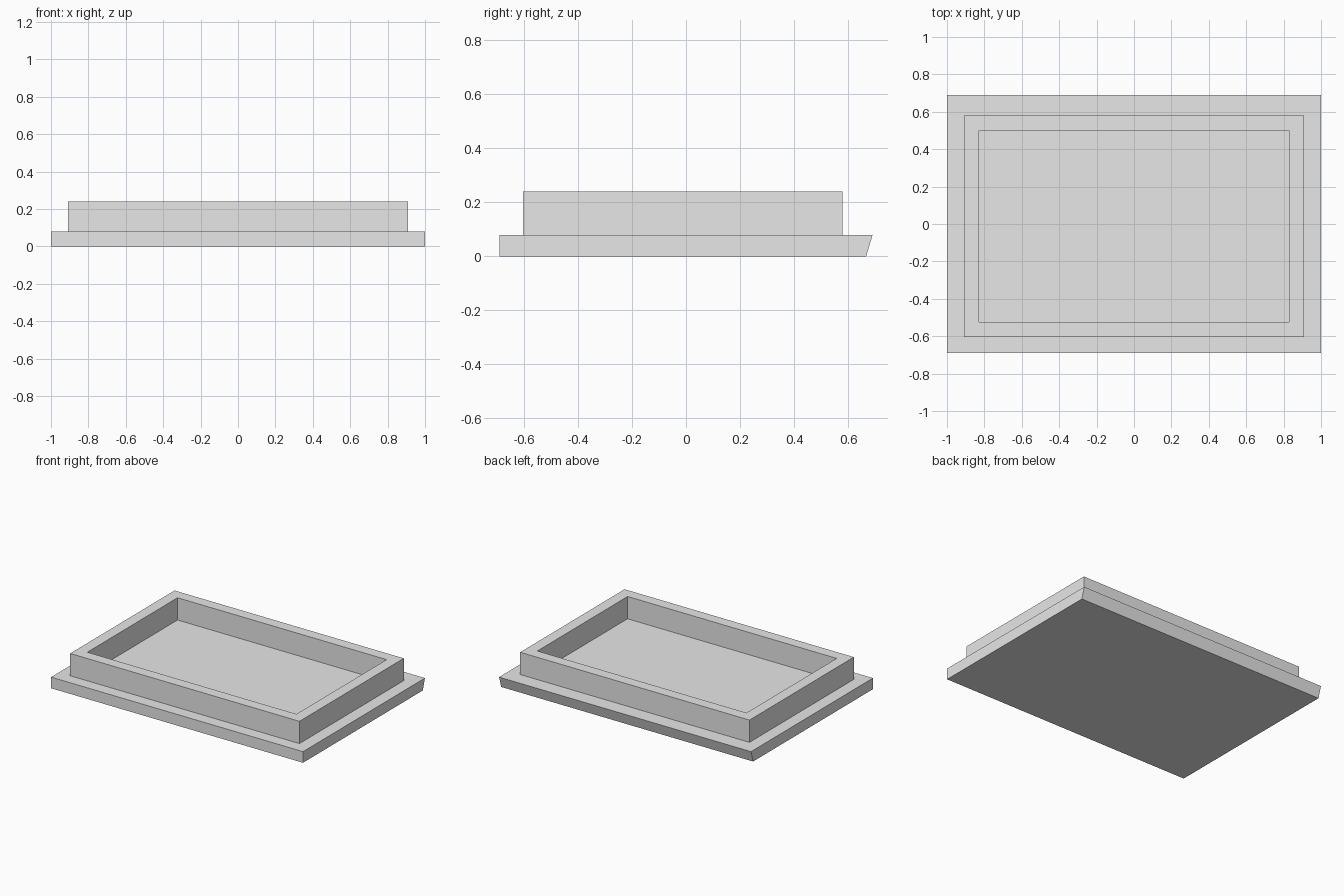
import bpy
import bmesh

cube = bpy.data.objects.get("Cube")
if cube:
    bpy.data.objects.remove(cube, do_unlink=True)

grey = bpy.data.materials.new("light_grey")
grey.use_nodes = True
colour = (0.8, 0.8, 0.8, 1)
grey.diffuse_color = colour
grey.node_tree.nodes["Principled BSDF"].inputs["Base Color"].default_value = colour


def ring(bm, half_x, front, back, z):
    """Rectangle of four vertices at height z."""
    corners = ((-half_x, front), (half_x, front), (half_x, back), (-half_x, back))
    return [bm.verts.new((x, y, z)) for x, y in corners]


def bridge(bm, a, b):
    """Join two rectangles with four flat sides."""
    for i in range(4):
        j = (i + 1) % 4
        bm.faces.new((a[i], a[j], b[j], b[i]))


BASE_TOP, RIM_TOP, WALL = 0.08, 0.24, 0.08
OUT_X, OUT_FRONT, OUT_BACK = 0.91, -0.603, 0.58

# Stepped tray: base with a slanted back edge, ledge, raised rim, recessed floor
outer = (OUT_X, OUT_FRONT, OUT_BACK)
inner = (OUT_X - WALL, OUT_FRONT + WALL, OUT_BACK - WALL)
sections = [
    (1, -0.691, 0.667, 0),
    (1, -0.691, 0.691, BASE_TOP),
    (*outer, BASE_TOP),
    (*outer, RIM_TOP),
    (*inner, RIM_TOP),
    (*inner, BASE_TOP),
]

bm = bmesh.new()
rings = [ring(bm, *s) for s in sections]
for lower, upper in zip(rings, rings[1:]):
    bridge(bm, lower, upper)
bm.faces.new(rings[0][::-1])
bm.faces.new(rings[-1])
bmesh.ops.recalc_face_normals(bm, faces=bm.faces)

mesh = bpy.data.meshes.new("rimmed_tray")
bm.to_mesh(mesh)
bm.free()
mesh.materials.append(grey)
tray = bpy.data.objects.new("rimmed_tray", mesh)
bpy.context.collection.objects.link(tray)
